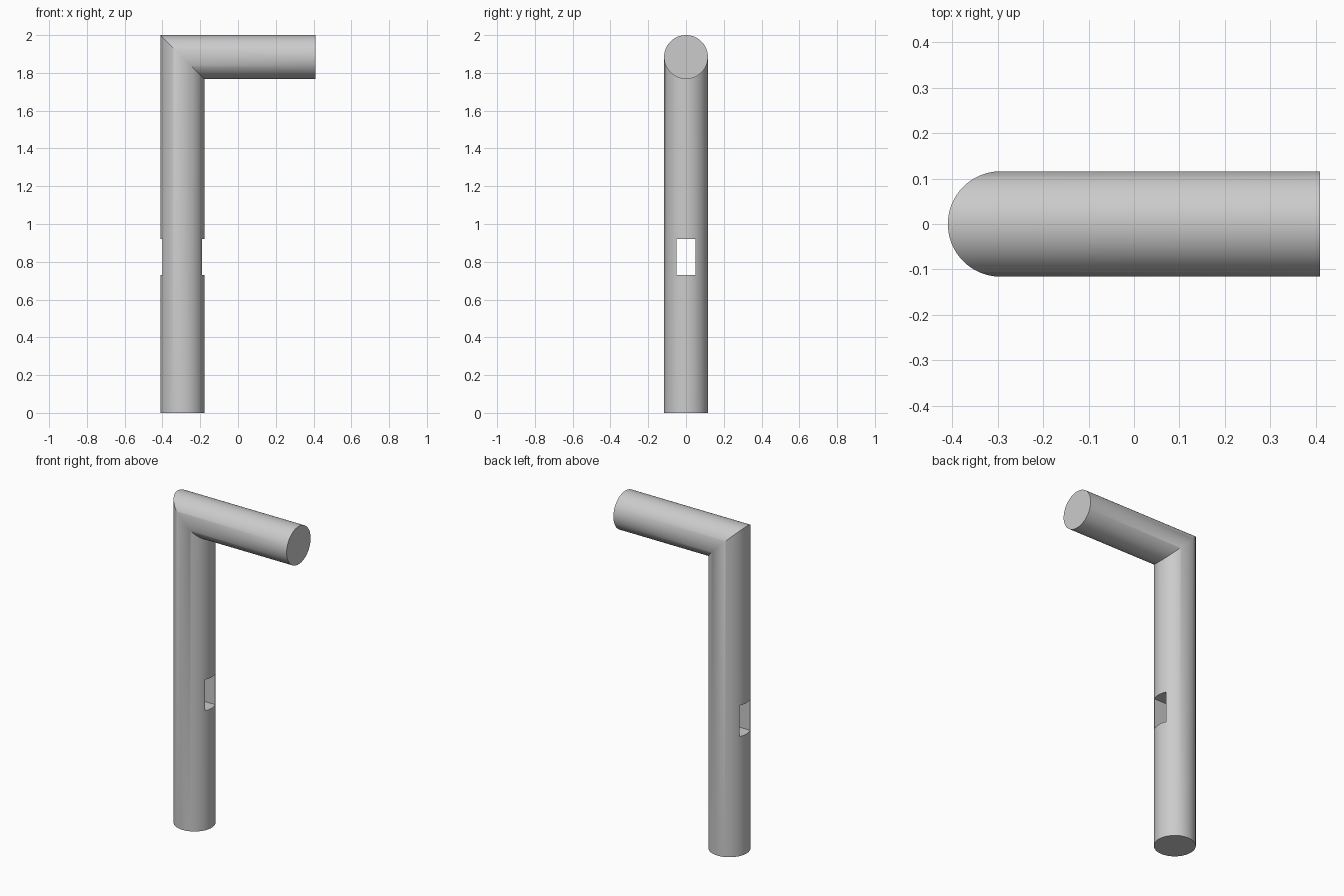
import bpy, bmesh, math

cube = bpy.data.objects.get("Cube")
if cube:
    bpy.data.objects.remove(cube, do_unlink=True)

SEGMENTS = 96
RADIUS = 0.116
POST_X = -0.294      # axis of the upright
ARM_Z = 2 - RADIUS   # axis of the arm
ARM_END = 0.41

grey = bpy.data.materials.new("plain grey")
grey.use_nodes = True
colour = (0.6, 0.6, 0.6, 1)
grey.diffuse_color = colour
grey.node_tree.nodes["Principled BSDF"].inputs["Base Color"].default_value = colour

# Mitred bar: a circle swept up the post, through the mitre, along the arm
bm = bmesh.new()
circle = [(RADIUS * math.cos(a), RADIUS * math.sin(a))
          for a in (math.tau * i / SEGMENTS for i in range(SEGMENTS))]
foot = [bm.verts.new((POST_X + u, v, 0)) for u, v in circle]
mitre = [bm.verts.new((POST_X + u, v, ARM_Z - u)) for u, v in circle]
tip = [bm.verts.new((ARM_END, v, ARM_Z - u)) for u, v in circle]
for lower, upper in ((foot, mitre), (mitre, tip)):
    for i in range(SEGMENTS):
        j = (i + 1) % SEGMENTS
        bm.faces.new((lower[i], lower[j], upper[j], upper[i]))
bm.faces.new(foot)
bm.faces.new(tip)
bmesh.ops.recalc_face_normals(bm, faces=bm.faces)
mesh = bpy.data.meshes.new("mitred_bar")
bm.to_mesh(mesh)
bm.free()
bar = bpy.data.objects.new("mitred_bar", mesh)
bpy.context.collection.objects.link(bar)
mesh.materials.append(grey)

# Rectangular slot cut sideways through the post
bpy.ops.mesh.primitive_cube_add(size=1, location=(POST_X, 0, 0.826))
cutter = bpy.context.object
cutter.name = "slot_cutter"
cutter.scale = (0.4, 0.1, 0.19)
cutter.hide_render = True
cutter.data.materials.append(grey)
bpy.context.view_layer.update()

slot = bar.modifiers.new("slot", 'BOOLEAN')
slot.operation = 'DIFFERENCE'
slot.solver = 'EXACT'
slot.object = cutter

bpy.ops.object.select_all(action='DESELECT')
bar.select_set(True)
bpy.context.view_layer.objects.active = bar
bpy.ops.object.modifier_apply(modifier="slot")
bpy.data.objects.remove(cutter, do_unlink=True)
bpy.ops.object.shade_smooth_by_angle(angle=math.radians(30))
